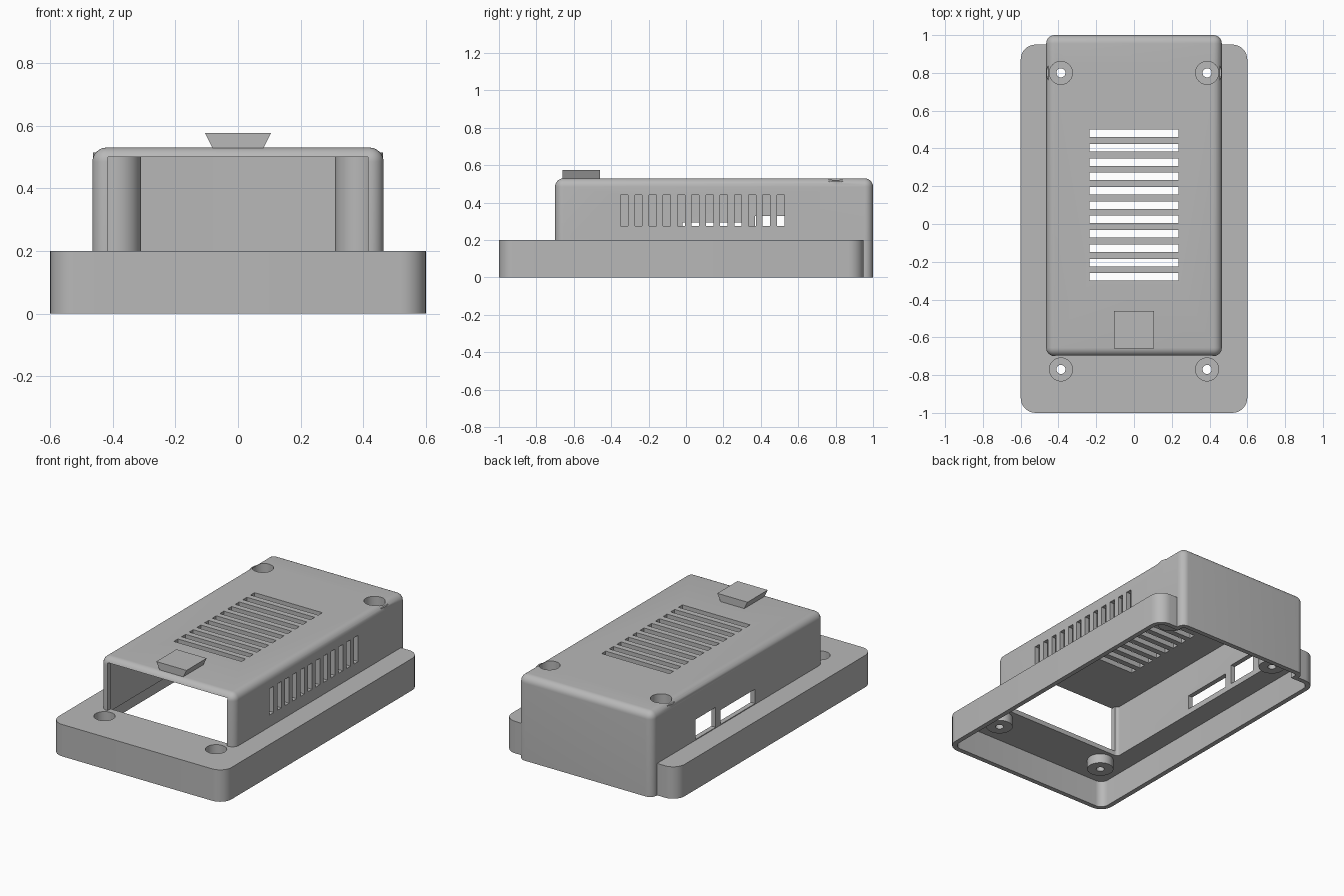
import bpy
import bmesh
from mathutils import Vector

cube = bpy.data.objects.get("Cube")
if cube:
    bpy.data.objects.remove(cube, do_unlink=True)

grey = bpy.data.materials.new("plain_grey")
grey.use_nodes = True
GREY = (0.48, 0.48, 0.48, 1)
grey.diffuse_color = GREY
grey.node_tree.nodes["Principled BSDF"].inputs["Base Color"].default_value = GREY


def finish(bm, name):
    bmesh.ops.recalc_face_normals(bm, faces=bm.faces)
    mesh = bpy.data.meshes.new(name)
    bm.to_mesh(mesh)
    bm.free()
    mesh.materials.append(grey)
    obj = bpy.data.objects.new(name, mesh)
    bpy.context.collection.objects.link(obj)
    return obj


def add_box(bm, x, y, z):
    """Add a box given as (min, max) ranges."""
    verts = bmesh.ops.create_cube(bm, size=1)["verts"]
    for v in verts:
        v.co = Vector([(r[0] + r[1]) / 2 + c * (r[1] - r[0])
                       for r, c in zip((x, y, z), v.co)])
    return verts


def boxes(name, ranges):
    bm = bmesh.new()
    for r in ranges:
        add_box(bm, *r)
    return finish(bm, name)


def rounded_box(name, x, y, z, radius, round_top=False):
    bm = bmesh.new()
    add_box(bm, x, y, z)
    edges = []
    for e in bm.edges:
        a, b = e.verts
        vertical = abs(a.co.z - b.co.z) > 1e-4
        at_top = min(a.co.z, b.co.z) > z[1] - 1e-4
        if vertical or (round_top and at_top):
            edges.append(e)
    bmesh.ops.bevel(bm, geom=edges, offset=radius, segments=8,
                    profile=0.5, affect='EDGES')
    return finish(bm, name)


def cylinders(name, spots, radius):
    """Upright cylinders; each spot is (x, y, bottom, top)."""
    bm = bmesh.new()
    for x, y, low, high in spots:
        made = bmesh.ops.create_cone(bm, cap_ends=True, segments=40, radius1=radius,
                                     radius2=radius, depth=high - low)
        bmesh.ops.translate(bm, verts=made["verts"], vec=(x, y, (low + high) / 2))
    return finish(bm, name)


def combine(target, tool, operation):
    tool.hide_render = True
    mod = target.modifiers.new(operation.lower(), 'BOOLEAN')
    mod.operation = operation
    mod.solver = 'EXACT'
    mod.object = tool
    bpy.context.view_layer.objects.active = target
    bpy.ops.object.modifier_apply(modifier=mod.name)
    bpy.data.objects.remove(tool, do_unlink=True)


WALL = 0.03
BASE_TOP, LID_TOP = 0.2, 0.53
POST_LOW = 0.11

# Outer body: wide base tray joined with the tall cover
case = rounded_box("case_shell", (-0.6, 0.6), (-1, 0.95), (0, BASE_TOP), 0.08)
combine(case, rounded_box("cover", (-0.465, 0.465), (-0.7, 1), (0, LID_TOP),
                          0.045, True), 'UNION')

# Hollow inside, open underneath
combine(case, rounded_box("base_hollow", (-0.6 + WALL, 0.6 - WALL),
                          (-1 + WALL, 0.95 - WALL), (-0.1, BASE_TOP - WALL),
                          0.05), 'DIFFERENCE')
combine(case, rounded_box("cover_hollow", (-0.435, 0.435), (-0.7 + WALL, 1 - WALL),
                          (-0.15, LID_TOP - WALL), 0.02), 'DIFFERENCE')

# Front opening
combine(case, boxes("front_opening", [((-0.415, 0.415), (-0.8, -0.65),
                                       (BASE_TOP, LID_TOP - WALL))]), 'DIFFERENCE')

# Ventilation slots in the top and in one side
top_slots = [((-0.235, 0.235), (y - 0.02, y + 0.02), (0.45, 0.6))
             for y in (-0.28 + 0.076 * i for i in range(11))]
combine(case, boxes("top_slots", top_slots), 'DIFFERENCE')
side_slots = [((0.4, 0.5), (y - 0.02, y + 0.02), (0.275, 0.44))
              for y in (-0.33 + 0.076 * i for i in range(12))]
combine(case, boxes("side_slots", side_slots), 'DIFFERENCE')

# Connector ports in the other side
ports = [((-0.5, -0.4), (-0.02, 0.32), (0.205, 0.295)),
         ((-0.5, -0.4), (0.37, 0.57), (0.205, 0.33))]
combine(case, boxes("side_ports", ports), 'DIFFERENCE')

# Screw posts with counterbored holes
spots = [(side * 0.387, y, top) for side in (-1, 1)
         for y, top in ((-0.77, BASE_TOP), (0.8, LID_TOP))]
combine(case, cylinders("posts", [(x, y, POST_LOW, top - 0.015) for x, y, top in spots],
                        0.077), 'UNION')
combine(case, cylinders("counterbores", [(x, y, POST_LOW + WALL, top + 0.1)
                                         for x, y, top in spots], 0.061), 'DIFFERENCE')
combine(case, cylinders("screw_holes", [(x, y, 0.05, 0.18) for x, y, top in spots],
                        0.024), 'DIFFERENCE')

# Flared grip tab on the cover
bm = bmesh.new()
for v in add_box(bm, (-0.08, 0.08), (-0.66, -0.46), (LID_TOP - 0.005, 0.576)):
    if v.co.z > LID_TOP:
        v.co.x *= 1.31
finish(bm, "grip_tab")

# Smooth the rounded corners, keep edges sharp
bpy.ops.object.select_all(action='DESELECT')
case.select_set(True)
bpy.context.view_layer.objects.active = case
bpy.ops.object.shade_smooth_by_angle(angle=0.55)
